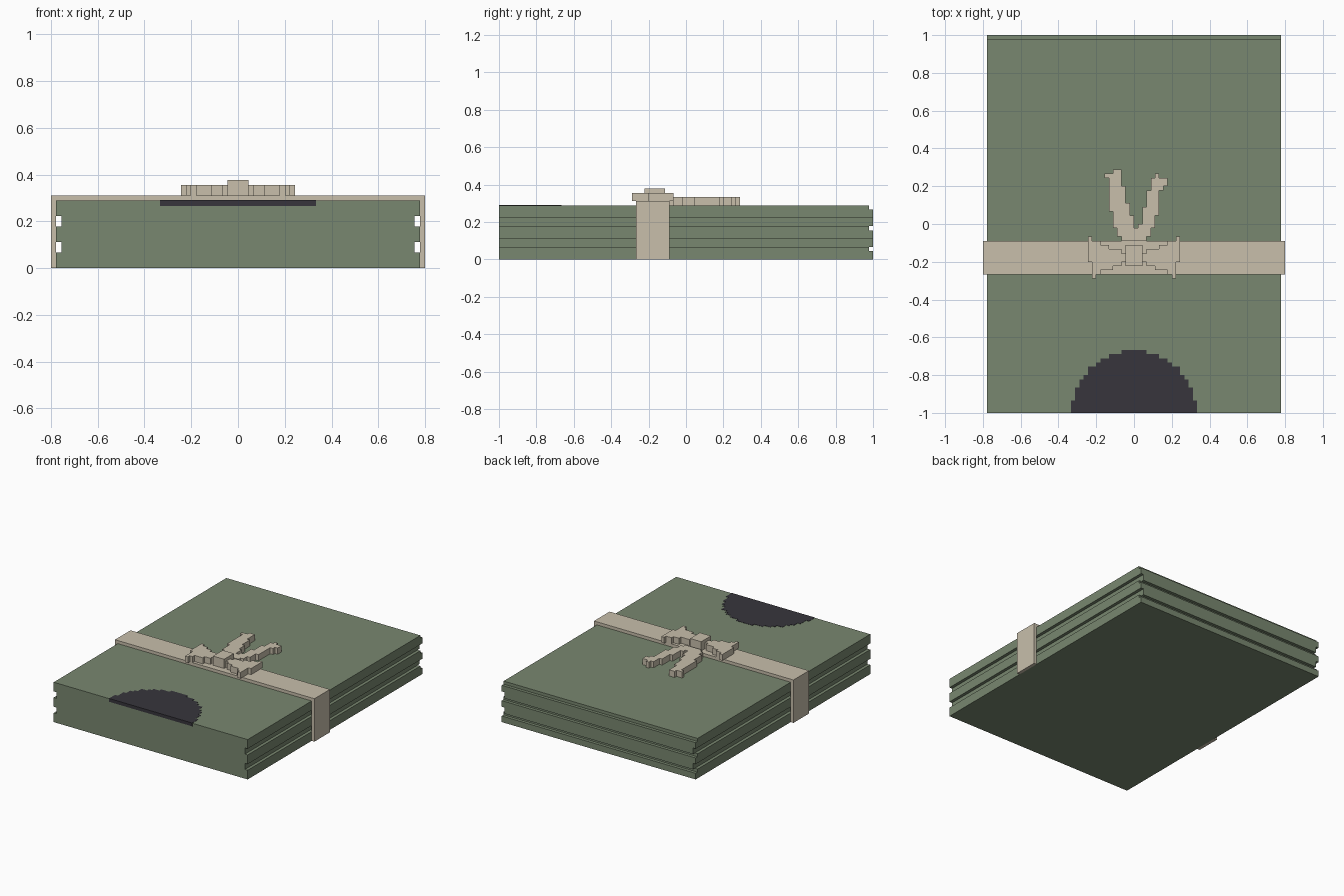
import bpy, bmesh, math

if "Cube" in bpy.data.objects:
    bpy.data.objects.remove(bpy.data.objects["Cube"], do_unlink=True)

U = 2 / 90  # size of one block


def material(name, rgb):
    m = bpy.data.materials.new(name)
    m.use_nodes = True
    m.diffuse_color = (*rgb, 1)
    m.node_tree.nodes["Principled BSDF"].inputs["Base Color"].default_value = (*rgb, 1)
    return m


GREEN = material("sage green", (0.19, 0.243, 0.16))
BEIGE = material("ribbon beige", (0.58, 0.52, 0.41))
DARK = material("charcoal", (0.038, 0.036, 0.045))


def prism(name, outline, z0, z1, mat):
    """Extrude a flat outline, given in blocks, from z0 to z1."""
    points = [p for i, p in enumerate(outline) if p != outline[i - 1]]
    bm = bmesh.new()
    base = bm.faces.new([bm.verts.new((x * U, y * U, z0 * U)) for x, y in points])
    top = bmesh.ops.extrude_face_region(bm, geom=[base])["geom"]
    for v in top:
        if isinstance(v, bmesh.types.BMVert):
            v.co.z = z1 * U
    bmesh.ops.recalc_face_normals(bm, faces=bm.faces)
    mesh = bpy.data.meshes.new(name)
    bm.to_mesh(mesh)
    bm.free()
    mesh.materials.append(mat)
    ob = bpy.data.objects.new(name, mesh)
    bpy.context.scene.collection.objects.link(ob)
    return ob


def box(name, x0, x1, y0, y1, z0, z1, mat):
    return prism(name, [(x0, y0), (x1, y0), (x1, y1), (x0, y1)], z0, z1, mat)


def stairs(start, rows):
    """Stepped outline from rows of (end, low, high), stacked from start."""
    low, high = [], []
    for end, a, b in rows:
        low += [(a, start), (a, end)]
        high += [(b, start), (b, end)]
        start = end
    return low + high[::-1]


# Stacked folded sheets: grooves along the sides and across the back
layers = [(0, 2, 0, 0), (2, 3, 0, 1), (3, 5, 1, 0), (5, 7, 0, 0),
          (7, 8, 0, 1), (8, 10, 1, 0), (10, 12, 0, 0), (12, 13, 0, 1)]
for i, (z0, z1, side, back) in enumerate(layers):
    box(f"folded_layer_{i + 1}", side - 35, 35 - side, -45, 45 - back, z0, z1, GREEN)

# Dark half disc at the front edge
R = 14.9
rows = []
for j in range(15):
    half = math.floor(math.sqrt(R * R - (j + 0.5) ** 2) + 0.5)
    rows.append((j - 44, -half, half))
prism("half_disc", stairs(-45.05, rows), 12, 13.08, DARK)

# Ribbon band over the top and down both sides
box("ribbon_top", -36, 36, -12, -4, 13, 14, BEIGE)
for side, s in (("left", 1), ("right", -1)):
    box(f"ribbon_side_{side}", s * 35, s * 36, -12, -4, 0, 13, BEIGE)

# Bow loops, flaring outwards from the knot
loop = [(3, -9, -7), (5, -10, -6), (6, -11, -6), (8, -11, -5),
        (9, -12, -4), (10, -13, -4), (11, -9, -3)]
for side, s in (("left", 1), ("right", -1)):
    outline = [(s * x, y) for y, x in stairs(2, loop)]
    prism(f"bow_loop_{side}", outline, 14, 16, BEIGE)

# Knot
box("bow_knot", -2, 2, -10, -5, 14, 17, BEIGE)

# Ribbon tails lying on the top sheet
tail_right = [(-3, -3, 0), (-1, -4, 0), (2, -5, 0), (3, -5, -1), (5, -6, -1),
              (9, -6, -2), (11, -6, -3), (12, -7, -3), (13, -5, -3)]
tail_left = [(-3, 0, 3), (-1, 0, 4), (0, 1, 5), (2, 2, 5), (4, 2, 6),
             (8, 3, 6), (9, 4, 7), (11, 4, 8), (12, 5, 6)]
prism("bow_tail_right", stairs(-4, tail_right), 13, 15, BEIGE)
prism("bow_tail_left", stairs(-4, tail_left), 13, 15, BEIGE)
